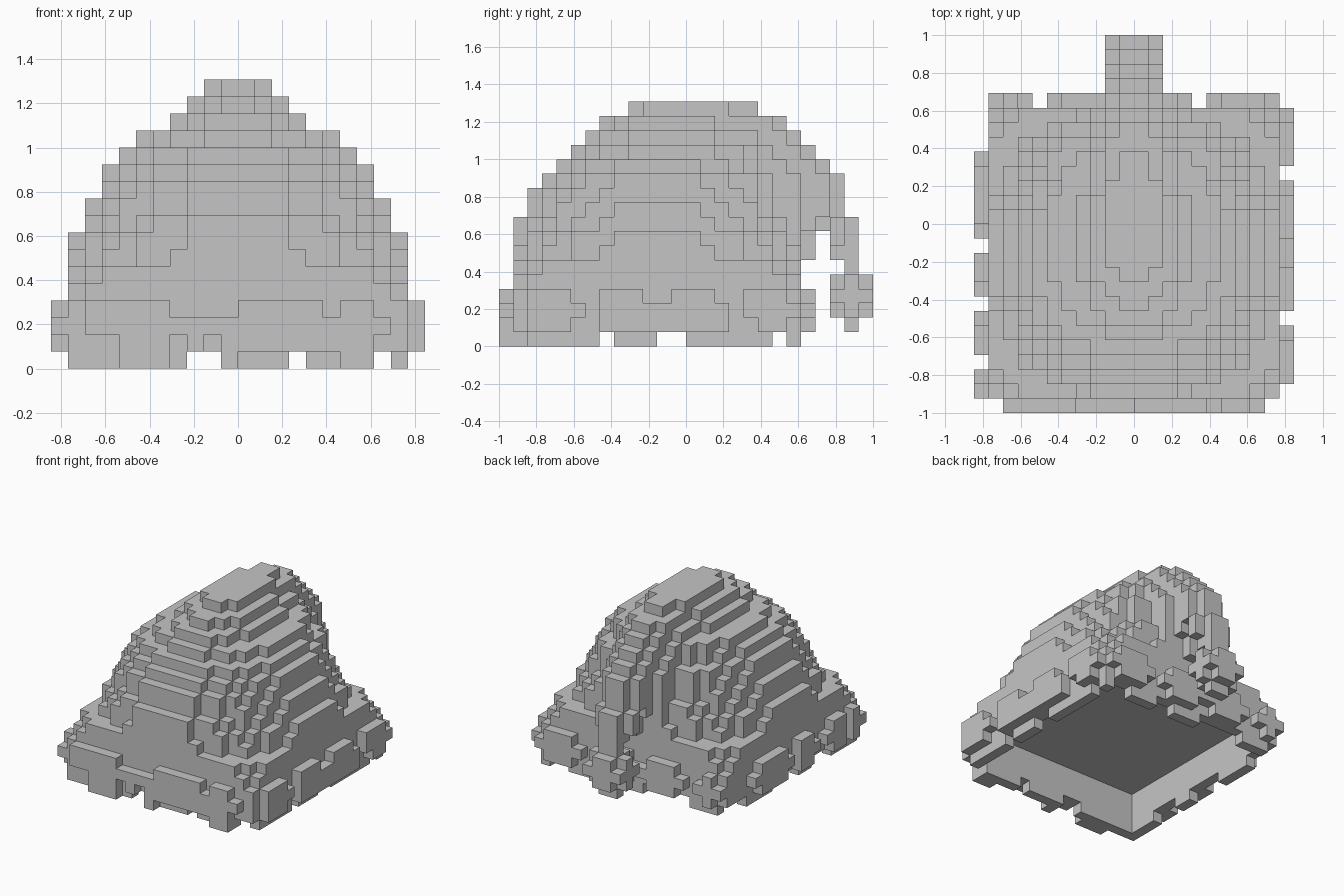
import bpy
import bmesh

if "Cube" in bpy.data.objects:
    bpy.data.objects.remove(bpy.data.objects["Cube"], do_unlink=True)

Q = 1 / 13  # edge of one block

felt = bpy.data.materials.new("plain_grey")
felt.use_nodes = True
GREY = (0.56, 0.56, 0.56, 1)
felt.diffuse_color = GREY
felt.node_tree.nodes["Principled BSDF"].inputs["Base Color"].default_value = GREY


def box(x0, x1, y0, y1, z0, z1):
    """Cells filling a box measured in blocks."""
    return {(i, j, k) for i in range(x0, x1) for j in range(y0, y1) for k in range(z0, z1)}


def layer(k, half, front, back, power, centre):
    """One rounded storey, with its own front and back radius."""
    cells = set()
    for i in range(-half, half):
        for j in range(front, back):
            y = j + 0.5 - centre
            ry = (back - centre) if y > 0 else (centre - front)
            if abs((i + 0.5) / half) ** power + abs(y / ry) ** power <= 1:
                cells.add((i, j, k))
    return cells


# Crown storeys from the brim upwards: half width, front, back, roundness
storeys = [
    (10, -12, 8, 8), (10, -12, 8, 6), (10, -12, 8, 2.5), (10, -12, 8, 2.1),
    (9, -12, 8, 2.1), (9, -11, 7, 2.2), (8, -11, 7, 2.2), (8, -10, 7, 2.1),
    (7, -9, 6, 2.1), (6, -8, 6, 2.1), (4, -7, 5, 2.1), (3, -6, 5, 2.1),
    (2, -4, 5, 2),
]
crown = set()
for n, (half, front, back, power) in enumerate(storeys):
    crown |= layer(n + 4, half, front, back, power, -2 if n < 9 else -1)

# Folded tail running over the back, tapering on each storey, then hanging down
tail = set()
for n, back in enumerate([9, 9, 10, 11, 11, 11, 10, 9, 8, 7]):
    k = n + 6
    tail |= box(-1, 1, 2, back, k, k + 1) | box(-2, 2, 2, back - 1, k, k + 1)
    if k < 15:
        tail |= box(-3, 3, 2, back - 3, k, k + 1)
tail |= box(-2, 2, 10, 11, 7, 9) | box(-1, 1, 10, 12, 6, 9)
tail |= box(-1, 1, 11, 12, 5, 6)
tail -= crown

# Pompom
pompom = box(-2, 2, 11, 12, 2, 5) | box(-1, 1, 10, 13, 2, 5)
pompom |= box(-2, 2, 10, 13, 3, 4) | box(-1, 1, 11, 12, 1, 2)

# Brim ring around the open underside
brim = box(-10, 10, -12, 8, 1, 4) - box(-9, 9, -11, 7, 0, 4)

# Tufts on the outside of the brim: start, end, bottom, top
front_tufts = [(-9, -7, 2, 4), (-7, -4, 0, 4), (-4, -3, 2, 3), (-3, -2, 1, 3),
               (-2, -1, 2, 3), (-1, 0, 0, 3), (0, 5, 1, 4), (5, 6, 1, 3),
               (6, 8, 0, 4), (8, 9, 2, 3)]
back_tufts = [(-10, -9, 2, 3), (-9, -8, 1, 4), (-8, -7, 2, 3), (-6, -5, 2, 3),
              (-5, -2, 1, 4), (-2, 0, 2, 3), (0, 3, 1, 4), (3, 4, 2, 3),
              (5, 6, 2, 3), (6, 9, 1, 4), (9, 10, 2, 3)]
left_tufts = [(-11, -8, 1, 4), (-8, -7, 2, 3), (-6, -3, 1, 4), (-3, -1, 1, 3),
              (-1, 2, 1, 4), (2, 3, 1, 3), (4, 5, 2, 4), (5, 7, 1, 4), (7, 8, 2, 3)]
right_tufts = [(-12, -11, 2, 3), (-11, -10, 1, 4), (-9, -7, 1, 4), (-7, -6, 2, 3),
               (-5, -4, 2, 3), (-4, -2, 1, 4), (-1, 0, 2, 3), (0, 4, 1, 4), (4, 5, 2, 3)]
for a, b, z0, z1 in front_tufts:
    brim |= box(a, b, -13, -12, z0, z1)
for a, b, z0, z1 in back_tufts:
    brim |= box(a, b, 8, 9, z0, z1)
for a, b, z0, z1 in left_tufts:
    brim |= box(10, 11, a, b, z0, z1)
for a, b, z0, z1 in right_tufts:
    brim |= box(-11, -10, a, b, z0, z1)

# Ragged lower hem
for a, b in [(-10, -3), (-1, 3), (4, 8)]:
    brim |= box(a, b, -12, -11, 0, 1)
for a, b in [(-9, -6), (-1, 2), (4, 7)]:
    brim |= box(a, b, 7, 8, 0, 1)
for a, b in [(-11, -6), (-5, -2), (0, 6), (7, 8)]:
    brim |= box(9, 10, a, b, 0, 1)
for a, b in [(-11, -8), (-5, -3), (1, 5)]:
    brim |= box(-10, -9, a, b, 0, 1)

parts = {"hat_crown": crown, "folded_tail": tail, "pompom": pompom, "ragged_brim": brim}
solid = set().union(*parts.values())


def build(name, cells):
    """Mesh only the block faces that are open to the air."""
    bm = bmesh.new()
    verts = {}

    def vert(p):
        if p not in verts:
            verts[p] = bm.verts.new([c * Q for c in p])
        return verts[p]

    for cell in sorted(cells):
        for axis in range(3):
            u, v = (axis + 1) % 3, (axis + 2) % 3
            for side in (0, 1):
                beside = list(cell)
                beside[axis] += 2 * side - 1
                if tuple(beside) in solid:
                    continue
                ring = []
                for du, dv in ((0, 0), (1, 0), (1, 1), (0, 1)):
                    p = list(cell)
                    p[axis] += side
                    p[u] += du
                    p[v] += dv
                    ring.append(vert(tuple(p)))
                bm.faces.new(ring if side else ring[::-1])
    mesh = bpy.data.meshes.new(name)
    bm.to_mesh(mesh)
    bm.free()
    mesh.materials.append(felt)
    obj = bpy.data.objects.new(name, mesh)
    bpy.context.collection.objects.link(obj)


for part_name, part_cells in parts.items():
    build(part_name, part_cells)
